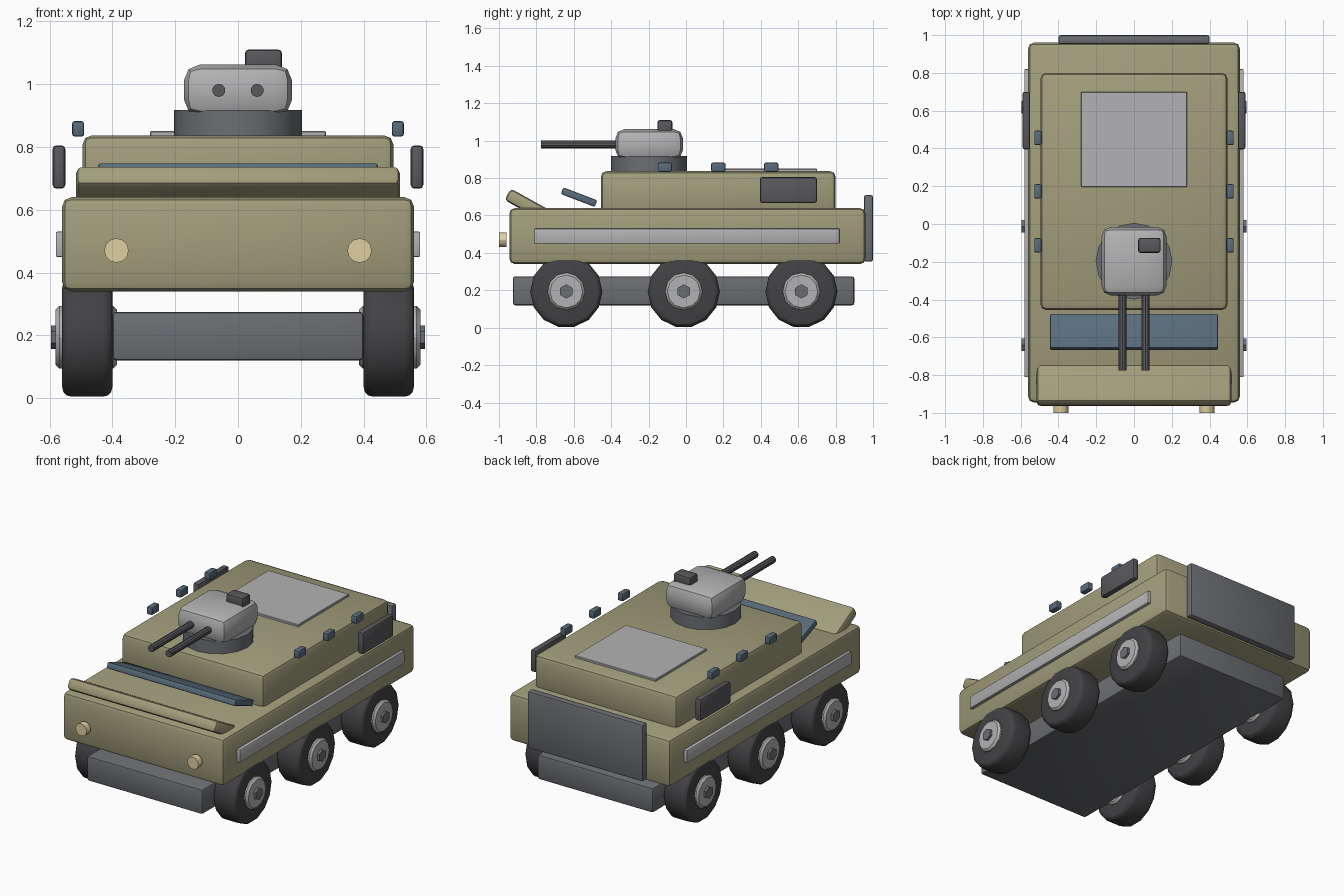
import bpy, bmesh
from math import pi, radians
from mathutils import Matrix

if "Cube" in bpy.data.objects:
    bpy.data.objects.remove(bpy.data.objects["Cube"])


def material(name, r, g, b):
    m = bpy.data.materials.new(name)
    m.diffuse_color = (r, g, b, 1)
    m.use_nodes = True
    m.node_tree.nodes["Principled BSDF"].inputs["Base Color"].default_value = m.diffuse_color
    return m


OLIVE = material("olive", 0.36, 0.34, 0.20)
GLASS = material("blue_glass", 0.10, 0.15, 0.20)
DARK = material("dark_grey", 0.10, 0.10, 0.11)
RUBBER = material("rubber", 0.055, 0.055, 0.06)
STEEL = material("steel", 0.15, 0.155, 0.17)
LIGHT = material("light_grey", 0.45, 0.45, 0.46)
LAMP = material("lamp", 0.75, 0.62, 0.36)


def finish(name, bm, mat, matrix):
    mesh = bpy.data.meshes.new(name)
    bm.normal_update()
    bm.to_mesh(mesh)
    bm.free()
    ob = bpy.data.objects.new(name, mesh)
    bpy.context.collection.objects.link(ob)
    ob.matrix_world = matrix
    mesh.materials.append(mat)
    bpy.context.view_layer.objects.active = ob
    ob.select_set(True)
    bpy.ops.object.shade_smooth_by_angle(angle=radians(30))
    ob.select_set(False)
    return ob


def box(name, x, y, z, mat, bevel=0.01, tilt=0, seg=2):
    """Bevelled box from (min, max) ranges, tilted about x through its centre."""
    bm = bmesh.new()
    bmesh.ops.create_cube(bm, size=1)
    bmesh.ops.scale(bm, vec=(x[1] - x[0], y[1] - y[0], z[1] - z[0]), verts=bm.verts)
    if bevel:
        bmesh.ops.bevel(bm, geom=bm.edges[:], offset=bevel, segments=seg,
                        profile=0.5, affect='EDGES')
    centre = (sum(x) / 2, sum(y) / 2, sum(z) / 2)
    return finish(name, bm, mat, Matrix.Translation(centre) @ Matrix.Rotation(tilt, 4, 'X'))


def cylinder(name, centre, radius, depth, sides, mat, axis='Z', bevel=0, seg=2, spin=0):
    bm = bmesh.new()
    bmesh.ops.create_cone(bm, cap_ends=True, segments=sides, radius1=radius,
                          radius2=radius, depth=depth)
    bmesh.ops.rotate(bm, matrix=Matrix.Rotation(spin, 3, 'Z'), verts=bm.verts)
    if bevel:
        rim = [e for e in bm.edges if abs(e.verts[0].co.z - e.verts[1].co.z) < 1e-5]
        bmesh.ops.bevel(bm, geom=rim, offset=bevel, segments=seg, profile=0.5, affect='EDGES')
    turn = {'X': Matrix.Rotation(pi / 2, 4, 'Y'), 'Y': Matrix.Rotation(pi / 2, 4, 'X'),
            'Z': Matrix.Identity(4)}[axis]
    return finish(name, bm, mat, Matrix.Translation(centre) @ turn)


def side_box(name, x, y, z, mat, bevel):
    """Box on both sides of the vehicle."""
    box(name + "_right", x, y, z, mat, bevel)
    box(name + "_left", (-x[1], -x[0]), y, z, mat, bevel)


# Body
box("chassis", (-0.40, 0.40), (-0.925, 0.90), (0.12, 0.275), STEEL, 0.012)
box("hull", (-0.56, 0.56), (-0.945, 0.96), (0.34, 0.64), OLIVE, 0.03)
box("cabin", (-0.495, 0.495), (-0.455, 0.80), (0.60, 0.837), OLIVE, 0.03)
box("front_visor", (-0.515, 0.515), (-0.976, -0.616), (0.591, 0.661), OLIVE, 0.02, radians(-29))
box("windscreen", (-0.445, 0.445), (-0.669, -0.475), (0.679, 0.717), GLASS, 0.008, radians(-21))
box("rear_ramp", (-0.40, 0.40), (0.952, 1.0), (0.353, 0.71), STEEL, 0.012)
box("roof_hatch", (-0.28, 0.28), (0.195, 0.70), (0.83, 0.85), LIGHT, 0.003, seg=1)

# Side details
side_box("side_rail", (0.54, 0.58), (-0.81, 0.82), (0.45, 0.53), LIGHT, 0.004)
side_box("side_panel", (0.55, 0.59), (0.395, 0.70), (0.667, 0.805), DARK, 0.012)
for i, y in enumerate((-0.113, 0.173, 0.456)):
    side_box(f"periscope_{i + 1}", (0.49, 0.528), (y - 0.038, y + 0.038),
             (0.833, 0.882), GLASS, 0.008)

# Turret
cylinder("turret_ring", (0, -0.197, 0.865), 0.203, 0.105, 16, STEEL)
box("turret_head", (-0.172, 0.172), (-0.378, -0.016), (0.90, 1.062), LIGHT, 0.05)
box("turret_sight", (0.022, 0.14), (-0.153, -0.073), (1.04, 1.11), DARK, 0.012)

# Barrels, headlights and wheels, mirrored
for s, side in ((1, "right"), (-1, "left")):
    cylinder(f"barrel_{side}", (s * 0.061, -0.525, 0.98), 0.021, 0.50, 10, DARK, 'Y')
    cylinder(f"headlight_{side}", (s * 0.387, -0.98, 0.47), 0.039, 0.04, 12, LAMP, 'Y')
    for i, y in enumerate((-0.64, -0.012, 0.617)):
        n = f"{side}_{i + 1}"
        cylinder(f"tyre_{n}", (s * 0.48, y, 0.193), 0.193, 0.16, 14, RUBBER, 'X', 0.03, 3)
        cylinder(f"hub_{n}", (s * 0.483, y, 0.194), 0.10, 0.195, 12, LIGHT, 'X', 0.012, 1)
        cylinder(f"hub_cap_{n}", (s * 0.55, y, 0.194), 0.038, 0.09, 6, STEEL, 'X', spin=pi / 2)
